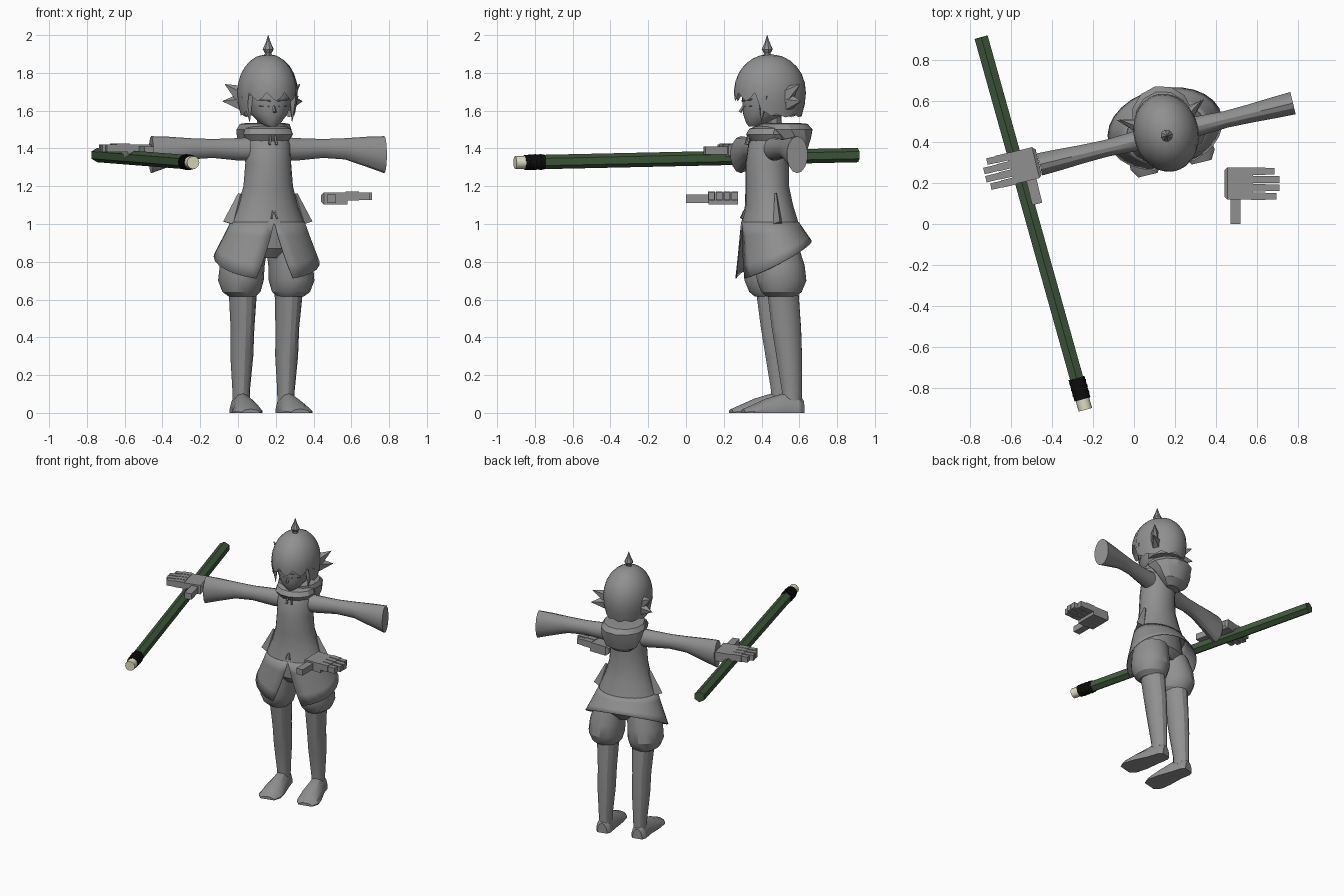
import bpy, bmesh, math
from mathutils import Matrix, Vector

cube = bpy.data.objects.get("Cube")
if cube:
    bpy.data.objects.remove(cube)


def material(name, rgb):
    m = bpy.data.materials.new(name)
    m.use_nodes = True
    m.diffuse_color = (*rgb, 1)
    b = m.node_tree.nodes["Principled BSDF"]
    b.inputs["Base Color"].default_value = (*rgb, 1)
    b.inputs["Roughness"].default_value = 0.8
    return m


GREY = material("plain grey", (0.28, 0.28, 0.28))
GREEN = material("dark green", (0.05, 0.1, 0.045))
BLACK = material("black", (0.004, 0.004, 0.004))
CREAM = material("cream", (0.75, 0.75, 0.55))
TURN = Matrix.Rotation(math.radians(13.6), 4, "Z")
BODY = Matrix.Translation((0.16, 0.43, 0)) @ TURN


def finish(name, bm, mat=GREY, frame=BODY, mirror=False, smooth=28):
    bmesh.ops.remove_doubles(bm, verts=bm.verts, dist=0.0004)
    bmesh.ops.recalc_face_normals(bm, faces=bm.faces)
    me = bpy.data.meshes.new(name)
    bm.to_mesh(me)
    bm.free()
    me.materials.append(mat)
    ob = bpy.data.objects.new(name, me)
    bpy.context.collection.objects.link(ob)
    ob.matrix_world = frame
    if mirror:
        ob.modifiers.new("mirror", "MIRROR")
    if smooth:
        bpy.ops.object.select_all(action="DESELECT")
        ob.select_set(True)
        bpy.context.view_layer.objects.active = ob
        bpy.ops.object.shade_smooth_by_angle(angle=math.radians(smooth))
    return ob


def skin(bm, rows, closed=True, caps=True):
    """Join rows of points with quads."""
    vs = [[bm.verts.new(p) for p in r] for r in rows]
    n = len(vs[0])
    for a, b in zip(vs, vs[1:]):
        for i in range(n if closed else n - 1):
            j = (i + 1) % n
            bm.faces.new((a[i], a[j], b[j], b[i]))
    if caps:
        bm.faces.new(vs[0])
        bm.faces.new(vs[-1])


def loft(name, rings, axis="z", n=14, floor=None, **kw):
    """Each ring is position on the axis, centre of the ellipse, half sizes."""
    rows = []
    for t, a, b, ra, rb in rings:
        row = []
        for i in range(n):
            w = math.tau * i / n
            u, v = a + ra * math.sin(w), b - rb * math.cos(w)
            if floor is not None:
                v = max(v, floor)
            row.append({"z": (u, v, t), "x": (t, u, v), "y": (u, t, v)}[axis])
        rows.append(row)
    bm = bmesh.new()
    skin(bm, rows)
    return finish(name, bm, **kw)


def tube(name, p, q, r1, r2, n=6, flat=1, **kw):
    """Cone or prism from p to q, squeezed along its own x by flat."""
    p, q = Vector(p), Vector(q)
    d = q - p
    bm = bmesh.new()
    bmesh.ops.create_cone(bm, cap_ends=True, segments=n, radius1=r1, radius2=r2, depth=d.length)
    rot = d.to_track_quat("Z", "Y").to_matrix().to_4x4()
    bm.transform(Matrix.Translation((p + q) / 2) @ rot @ Matrix.Diagonal((flat, 1, 1, 1)))
    return finish(name, bm, **kw)


def box(bm, lo, hi):
    lo, hi = Vector(lo), Vector(hi)
    m = Matrix.Translation((lo + hi) / 2) @ Matrix.Diagonal((*(hi - lo), 1))
    return bmesh.ops.create_cube(bm, size=1, matrix=m)["verts"]


# Legs, feet and puffed shorts
loft("leg", [(0.05, .122, .105, .045, .055), (0.12, .122, .105, .046, .055),
             (0.3, .122, .09, .06, .07), (0.45, .122, .075, .062, .08),
             (0.64, .125, .055, .074, .085)], mirror=True)
loft("foot", [(.165, .125, 0, .035, .07), (.14, .125, 0, .052, .1), (.06, .125, 0, .058, .105),
              (-.04, .13, 0, .075, .075), (-.12, .135, 0, .078, .04), (-.165, .135, 0, .05, .02)],
     axis="y", floor=0, mirror=True)
loft("shorts_leg", [(.615, .13, .045, .07, .08), (.64, .135, .045, .1, .11), (.7, .138, .045, .12, .135),
                    (.78, .132, .04, .118, .132), (.88, .11, .03, .11, .115)], mirror=True)
loft("hips", [(.82, 0, .03, .1, .08), (.87, 0, .03, .2, .12), (1.0, 0, .02, .17, .12)])

# Coat body
loft("coat_body", [(1.0, 0, .015, .2, .15), (1.1, 0, .01, .16, .125), (1.2, 0, 0, .132, .115),
                   (1.32, 0, 0, .122, .115), (1.42, 0, .01, .122, .11), (1.47, 0, .015, .11, .09),
                   (1.51, 0, .02, .07, .06)], n=18)

# Coat skirt: slanted hem, opening to a wedge at the front
rows = []
for k in range(5):
    t = k / 4
    gap = 0.36 * t
    row = []
    for i in range(25):
        w = gap + (math.tau - 2 * gap) * i / 24
        hem = 0.81 - 0.105 * math.cos(w)
        rx, ry, cy = .2 + .085 * t, .15 + .047 * t, .015 + .02 * t
        row.append((rx * math.sin(w), cy - ry * math.cos(w), 1.01 + (hem - 1.01) * t))
    rows.append(row)
bm = bmesh.new()
skin(bm, rows, closed=False, caps=False)
skirt = finish("coat_skirt", bm)
solid = skirt.modifiers.new("cloth", "SOLIDIFY")
solid.thickness = 0.006

# Pocket flaps, zip pull and lower fastening
tube("pocket_flap", (.195, .01, 1.0), (.15, .01, 1.16), .05, .012, n=4, flat=.5, mirror=True, smooth=0)
tube("neck_cord", (.012, -.1, 1.47), (.018, -.112, 1.42), .006, .008, n=5, mirror=True)
tube("coat_clasp", (.004, -.125, 1.07), (.015, -.14, 1.03), .005, .006, n=4, mirror=True)

# Sleeves with flared cuffs
loft("sleeve", [(.06, .01, 1.4, .06, .065), (.15, .01, 1.395, .05, .06), (.3, .01, 1.4, .042, .05),
                (.42, .01, 1.398, .046, .056), (.54, .01, 1.382, .053, .08),
                (.635, .01, 1.367, .057, .098)], axis="x", mirror=True)

# Hood hanging behind, collar and neck
loft("hood", [(1.34, 0, .13, .06, .03), (1.38, 0, .14, .11, .07), (1.45, 0, .125, .14, .11),
              (1.5, 0, .095, .15, .152), (1.53, 0, .08, .135, .14), (1.535, 0, .07, .1, .1)], n=12)
loft("collar", [(1.44, 0, .01, .115, .1), (1.475, 0, 0, .135, .115), (1.505, 0, .01, .125, .105),
                (1.52, 0, .02, .09, .075)], n=12)
loft("neck", [(1.45, 0, .03, .055, .055), (1.6, 0, .02, .055, .055)], n=10)

# Face and skull
loft("head", [(1.515, 0, -.075, .022, .025), (1.535, 0, -.05, .055, .065), (1.58, 0, -.02, .095, .11),
              (1.65, 0, 0, .125, .135), (1.72, 0, .01, .13, .145), (1.82, 0, .01, .1, .11)], n=16)
tube("nose", (0, -.115, 1.645), (0, -.148, 1.592), .006, .009, n=4)
tube("brow", (.02, -.132, 1.652), (.085, -.104, 1.66), .005, .004, n=4, mirror=True)
tube("eye_line", (.025, -.127, 1.622), (.075, -.1, 1.625), .004, .004, n=4, mirror=True)
tube("mouth", (-.02, -.108, 1.556), (.02, -.108, 1.556), .004, .004, n=4)

# Hair cap with a jagged fringe
N = 40
rows = []
for k in range(9):
    row = []
    for i in range(N):
        w = math.tau * i / N
        side = abs((w + math.pi) % math.tau - math.pi)
        tooth = (0, .012, .035, .016)[i % 4]
        if side < 0.95:
            hem = 1.65 + tooth * 1.3
        elif side < 1.4:
            hem = 1.59 + tooth
        else:
            hem = 1.565 + tooth * 0.5
        t = k / 8
        z = 1.9 - (1.9 - hem) * (t ** 1.6)
        if z > 1.7:
            s = math.sqrt(max(0, 1 - ((z - 1.7) / .2) ** 2))
        else:
            s = 1 - 7 * (z - 1.7) ** 2
        row.append((.158 * s * math.sin(w), .015 - .192 * s * math.cos(w), z))
    rows.append(row)
bm = bmesh.new()
skin(bm, rows, caps=False)
finish("hair", bm)
loft("hair_underside", [(1.575, 0, .06, .11, .115), (1.62, 0, .06, .125, .12), (1.7, 0, .05, .13, .13)])

# Side tufts, cheek locks and the top sprout
for name, p, q, r in (("upper_tuft", (.12, .07, 1.68), (.205, .13, 1.74), .055),
                      ("lower_tuft", (.12, .08, 1.645), (.218, .13, 1.65), .055),
                      ("cheek_lock", (.125, -.05, 1.68), (.115, -.06, 1.54), .035)):
    tube(name, p, q, r, 0.001, n=5, flat=.7, mirror=True, smooth=0)
loft("sprout", [(1.88, 0, 0, .022, .022), (1.905, 0, 0, .018, .018), (1.925, 0, 0, .03, .03),
                (1.96, 0, 0, .014, .014), (2.0, 0, 0, .001, .001)], n=8)


# Hands: palm, four fingers and a thumb, wrist at the origin
def hand(name, frame, sign):
    bm = bmesh.new()
    palm = box(bm, (0, -.08, -.035), (.14, .075, .03))
    bmesh.ops.bevel(bm, geom=[e for e in bm.edges if all(v.co.x < .01 for v in e.verts)],
                    offset=.015, segments=1, affect="EDGES")
    for i, reach in enumerate((.255, .27, .27, .245)):
        y = -.083 + .041 * i
        box(bm, (.13, y, -.012), (.2, y + .036, .034))
        box(bm, (.2, y + .002, -.01), (reach, y + .034, .03))
    box(bm, (.03, -.2, -.025), (.08, -.07, .018))
    bm.transform(Matrix.Diagonal((sign, 1, 1, 1)))
    finish(name, bm, frame=frame, smooth=0)


hand("left_hand", Matrix.Translation((.44, .2, 1.137)), 1)
hand("right_hand", Matrix.Translation((-.465, .305, 1.392)) @ TURN, -1)

# Long hexagonal pole with a banded, cream-tipped end
tip, tail = Vector((-.237, -.905, 1.325)), Vector((-.745, .91, 1.365))
for name, a, b, r, n, mat in (("pole", .08, 1, .038, 6, GREEN), ("pole_band", .028, .085, .04, 12, BLACK),
                              ("pole_tip", 0, .03, .034, 12, CREAM)):
    tube(name, tip.lerp(tail, a), tip.lerp(tail, b), r, r, n=n, mat=mat, frame=Matrix(), smooth=35)
for i in range(3):
    c = .04 + .016 * i
    tube("band_ridge", tip.lerp(tail, c), tip.lerp(tail, c + .005), .042, .042, n=12, mat=BLACK, frame=Matrix())
